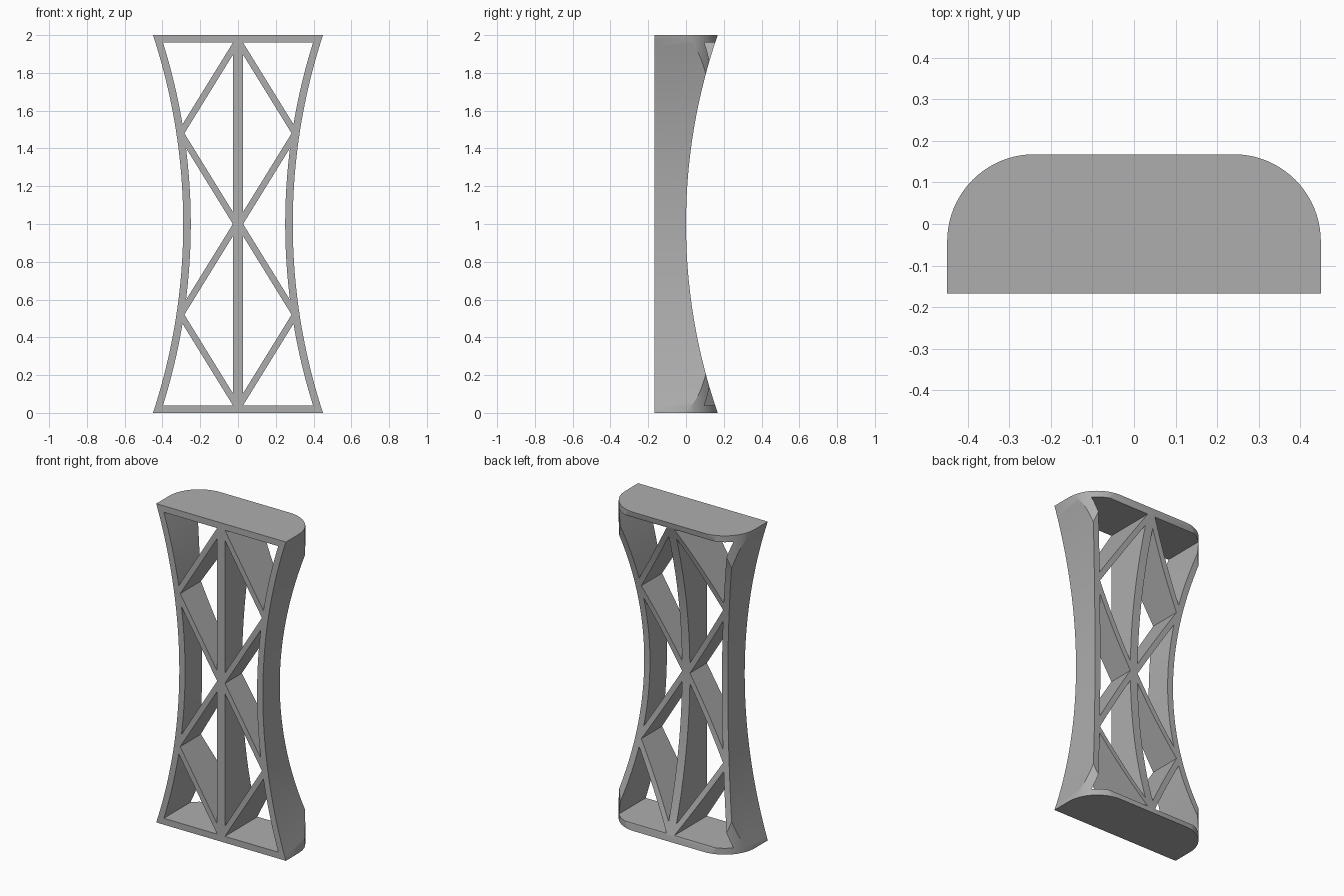
import bpy, bmesh, math
from mathutils import Vector

cube = bpy.data.objects.get("Cube")
if cube:
    bpy.data.objects.remove(cube, do_unlink=True)

HALF_W, WAIST = 0.45, 0.29      # half width at ends and middle
FRONT, BACK = -0.168, 0.168     # depth range
BACK_WAIST = 0.0                # back surface at mid height
WALL, BAR, RIB = 0.04, 0.027, 0.064
SLOPE = 1.62                    # steepness of the diagonal braces


def bow(z, waist, end):
    """Offset of a circular arc that is `waist` at z=1 and `end` at z=0 and z=2."""
    sag = end - waist
    r = (1 + sag * sag) / (2 * sag)
    return waist + r - math.sqrt(r * r - (z - 1) ** 2)


def inner(z):
    """Inside face of the curved side wall."""
    return bow(z, WAIST - WALL, HALF_W - WALL)


def span(a, b, n):
    return [a + (b - a) * i / n for i in range(n + 1)]


def prisms(name, outlines, place, low, high):
    """Extrude 2D outlines between low and high; place maps (a, b, depth) to 3D."""
    bm = bmesh.new()
    for pts in outlines:
        lo = [bm.verts.new(place(a, b, low)) for a, b in pts]
        hi = [bm.verts.new(place(a, b, high)) for a, b in pts]
        bm.faces.new(lo)
        bm.faces.new(hi)
        for i in range(len(pts)):
            j = (i + 1) % len(pts)
            bm.faces.new((lo[i], lo[j], hi[j], hi[i]))
    bmesh.ops.recalc_face_normals(bm, faces=bm.faces)
    mesh = bpy.data.meshes.new(name)
    bm.to_mesh(mesh)
    bm.free()
    obj = bpy.data.objects.new(name, mesh)
    bpy.context.collection.objects.link(obj)
    return obj


def along_x(a, b, d): return Vector((d, a, b))
def along_y(a, b, d): return Vector((a, d, b))
def along_z(a, b, d): return Vector((a, b, d))


# Block with rounded back corners
R = 0.21
corner = [(HALF_W - R + R * math.cos(t), BACK - R + R * math.sin(t))
          for t in span(0, math.pi / 2, 20)]
plan = [(HALF_W, FRONT)] + corner
plan += [(-x, y) for x, y in reversed(plan)]
frame = prisms("truss_frame", [plan], along_z, 0, 2)

# Waisted front silhouette
zs = span(-0.05, 2.05, 56)
side = [(bow(z, WAIST, HALF_W), z) for z in zs]
waist = prisms("waist_cutter", [side + [(-x, z) for x, z in reversed(side)]],
               along_y, -0.5, 0.5)

# Hollowed back surface
back = [(bow(z, BACK_WAIST, BACK), z) for z in zs]
hollow = prisms("back_cutter", [[(-0.5, zs[0])] + back + [(-0.5, zs[-1])]],
                along_x, -0.8, 0.8)


# Window openings between the braces
def meet(z0, sign):
    """Height where the brace line starting at (BAR, z0) reaches the side wall."""
    z = z0
    for _ in range(40):
        z = z0 + sign * SLOPE * (inner(z) - BAR)
    return z


top = 2 - WALL
end_window = [(BAR, top)] + [(inner(z), z) for z in span(meet(top, -1), top, 14)]
low, high = 1 + RIB, top - RIB
mid = (low + high) / 2
inner_window = [(BAR, low), (BAR + (high - mid) / SLOPE, mid), (BAR, high)]
reach = meet(1, 1)
side_window = [(BAR, 1)] + [(inner(z), z) for z in span(2 - reach, reach, 24)]

windows = []
for sx in (1, -1):
    windows.append([(sx * x, z) for x, z in side_window])
    for shape in (end_window, inner_window):
        windows.append([(sx * x, z) for x, z in shape])
        windows.append([(sx * x, 2 - z) for x, z in shape])
openings = prisms("window_cutter", windows, along_y, -0.6, 0.6)

# Shape the frame and bake the cuts
for cutter, op in ((waist, 'INTERSECT'), (hollow, 'INTERSECT'), (openings, 'DIFFERENCE')):
    cutter.hide_render = True
    mod = frame.modifiers.new(cutter.name, 'BOOLEAN')
    mod.operation, mod.solver, mod.object = op, 'EXACT', cutter
bpy.context.view_layer.update()
baked = bpy.data.meshes.new_from_object(
    frame.evaluated_get(bpy.context.evaluated_depsgraph_get()))
frame.modifiers.clear()
frame.data = baked
for cutter in (waist, hollow, openings):
    bpy.data.objects.remove(cutter, do_unlink=True)

# Plain grey finish
grey = bpy.data.materials.new("plain_grey")
grey.use_nodes = True
colour = (0.42, 0.42, 0.42, 1)
grey.diffuse_color = colour
grey.node_tree.nodes["Principled BSDF"].inputs["Base Color"].default_value = colour
baked.materials.clear()
baked.materials.append(grey)

bpy.ops.object.select_all(action='DESELECT')
frame.select_set(True)
bpy.context.view_layer.objects.active = frame
bpy.ops.object.shade_smooth_by_angle(angle=math.radians(25))
